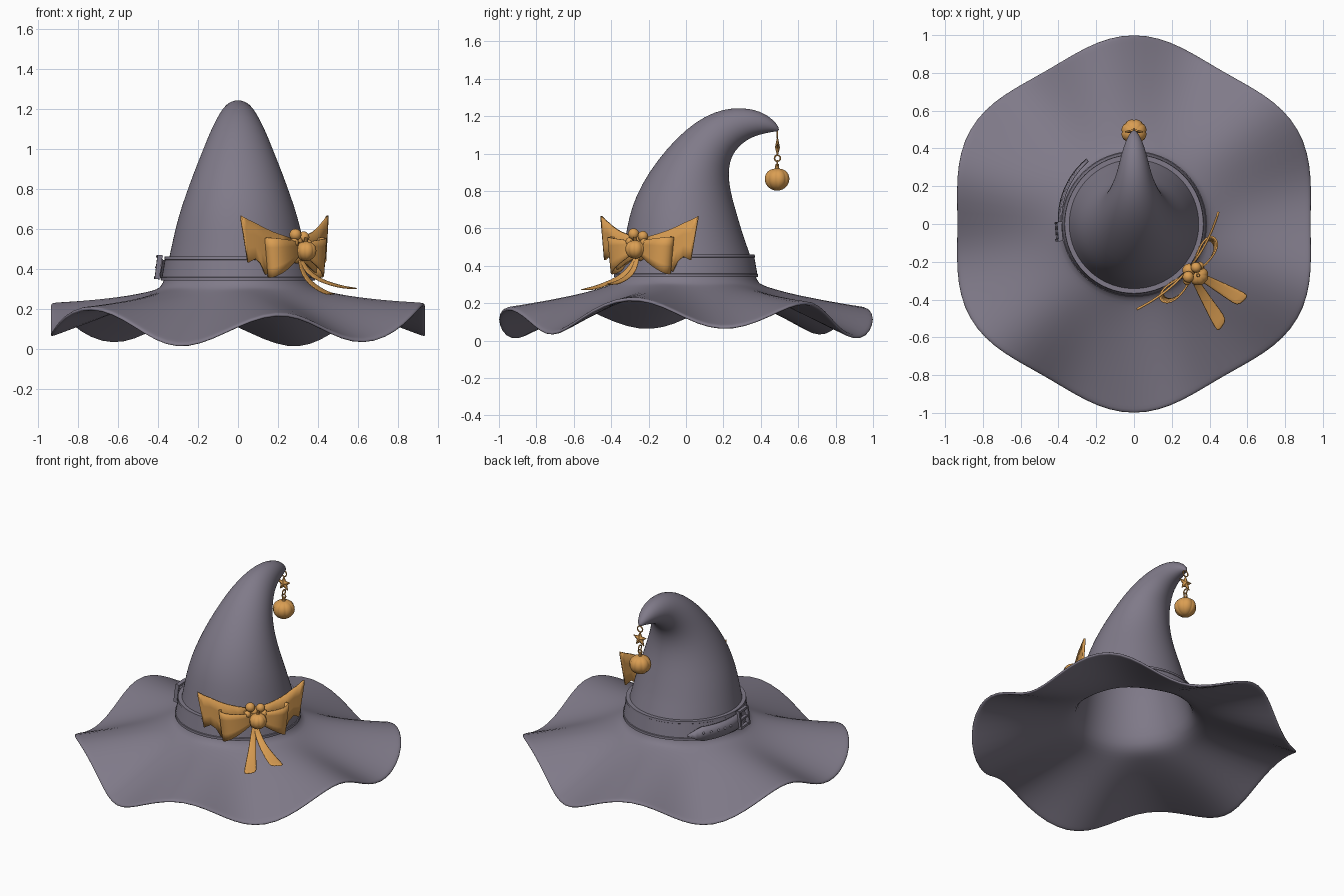
import bpy, bmesh, math
from mathutils import Vector

if "Cube" in bpy.data.objects:
    bpy.data.objects.remove(bpy.data.objects["Cube"])

def material(name, col):
    m = bpy.data.materials.new(name)
    m.diffuse_color = (*col, 1)
    m.use_nodes = True
    m.node_tree.nodes["Principled BSDF"].inputs["Base Color"].default_value = m.diffuse_color
    return m

GREY = material("dusky_felt", (0.215, 0.195, 0.25))
GOLD = material("pumpkin_orange", (0.70, 0.34, 0.085))

def finish(ob, mat, sub=0, thick=0, angle=40):
    ob.data.materials.append(mat)
    bpy.ops.object.select_all(action='DESELECT')
    ob.select_set(True)
    bpy.context.view_layer.objects.active = ob
    bpy.ops.object.shade_smooth_by_angle(angle=math.radians(angle))
    if thick:
        s = ob.modifiers.new("thickness", 'SOLIDIFY')
        s.thickness, s.offset = thick, 0
    if sub:
        ob.modifiers.new("smooth", 'SUBSURF').levels = sub
        ob.modifiers["smooth"].render_levels = sub
    return ob

def loft(name, rows, mat, wrap=True, loop=False, caps=True, **kw):
    """Skin a list of point rows; wrap closes each row, loop closes the list."""
    bm = bmesh.new()
    vs = [[bm.verts.new(p) for p in row] for row in rows]
    n, m = len(rows[0]), len(rows)
    for i in range(m if loop else m - 1):
        a, b = vs[i], vs[(i + 1) % m]
        for j in range(n if wrap else n - 1):
            k = (j + 1) % n
            bm.faces.new((a[j], a[k], b[k], b[j]))
    if wrap and caps and not loop:
        bm.faces.new(vs[0][::-1])
        bm.faces.new(vs[-1])
    bmesh.ops.recalc_face_normals(bm, faces=bm.faces)
    me = bpy.data.meshes.new(name)
    bm.to_mesh(me)
    bm.free()
    ob = bpy.data.objects.new(name, me)
    bpy.context.collection.objects.link(ob)
    return finish(ob, mat, **kw)

def angles(n):
    return [2 * math.pi * j / n for j in range(n)]

# Hat: wavy brim flowing into a crown that curls backwards, hollow inside
def brim(t, drop=0.0):
    ring = []
    for a in angles(48):
        edge = 0.965 - 0.035 * math.cos(6 * a)
        r = 0.375 + (edge - 0.375) * t
        wave = -0.085 * math.cos(6 * (a - math.radians(12))) + 0.03 * math.cos(2 * a)
        z = 0.315 - 0.185 * t ** 0.8 + wave * t ** 1.2 - drop
        ring.append((r * math.cos(a), r * math.sin(a), z))
    return ring

# front y, z, back y, z, half width
SECTIONS = [
    (-.375, .315, .375, .315, .375), (-.35, .42, .36, .42, .352), (-.325, .55, .315, .53, .327),
    (-.305, .66, .28, .65, .30), (-.27, .77, .25, .75, .265), (-.20, .90, .23, .84, .225),
    (-.10, 1.03, .227, .92, .182), (0, 1.13, .245, .99, .147), (.10, 1.20, .28, 1.035, .117),
    (.20, 1.238, .32, 1.07, .092), (.30, 1.247, .37, 1.095, .075), (.40, 1.228, .42, 1.108, .055),
    (.47, 1.18, .47, 1.118, .03), (.50, 1.135, .495, 1.118, .008)]

def crown(s, k=1.0):
    a, b = Vector((0, s[0], s[1])), Vector((0, s[2], s[3]))
    c, h = (a + b) / 2, (b - a) / 2 * k
    return [c + h * math.sin(t) + Vector((s[4] * k * math.cos(t), 0, 0)) for t in angles(48)]

steps = [0.06, 0.14, 0.26, 0.4, 0.55, 0.7, 0.85, 0.96, 1]
rows = [crown(s, 0.94) for s in SECTIONS[8::-1]]
rows += [brim(t, 0.02) for t in steps] + [brim(1.012, 0.01)]
rows += [brim(t) for t in steps[::-1]] + [crown(s) for s in SECTIONS]
loft("hat", rows, GREY, sub=1, angle=180)

# Hat band with raised edges
band = [(.355, .34), (.386, .34), (.386, .356), (.381, .358), (.366, .444), (.369, .446), (.367, .46), (.34, .46)]
loft("hat_band", [[(r * math.cos(a), r * math.sin(a), z) for r, z in band] for a in angles(64)],
     GREY, loop=True, angle=30)

# Loose strap end with a pointed tip and eyelets
def polar(deg, r, z):
    a = math.radians(deg)
    return Vector((r * math.cos(a), r * math.sin(a), z))

strap = []
for i in range(15):
    f = i / 14
    half = 0.045 * min(1, (1 - f) * 5 + 0.05)
    r, zc = 0.388 + 0.03 * f, 0.405 - 0.015 * f
    strap.append([polar(186 - 60 * f, r + 0.006, zc - half), polar(186 - 60 * f, r - 0.006, zc + half)])
loft("strap_end", strap, GREY, wrap=False, thick=0.01)
for i in range(5):
    bpy.ops.mesh.primitive_uv_sphere_add(segments=10, ring_count=6, radius=0.008,
                                         location=polar(168 - 7 * i, 0.402 + 0.003 * i, 0.398))
    bpy.context.object.name = "strap_eyelet"
    finish(bpy.context.object, GREY)

# Buckle frame and prong
for du, dz, w, h in ((-.045, 0, .014, .12), (.045, 0, .014, .12), (0, .053, .1, .014), (0, -.053, .1, .014), (0, 0, .09, .01)):
    bpy.ops.mesh.primitive_cube_add(size=1, location=(-0.398 - 0.1 * -dz, -0.04 + du, 0.408 + dz),
                                    rotation=(0, 0.12, math.radians(5)))
    ob = bpy.context.object
    ob.name, ob.scale = "buckle_bar", (0.024, w, h)
    finish(ob, GREY)

# Bow frame: u along the band, n outward, z up from the knot
N = Vector((math.cos(math.radians(-40)), math.sin(math.radians(-40)), 0))
T = Vector((-N.y, N.x, 0))
def bow(u, n, z):
    return N * n + T * u + Vector((0, 0, 0.5 + z))

WING = [(.02, .05, -.05), (.1, .068, -.08), (.16, .085, -.11), (.2, .1, -.13), (.23, .113, -.075),
        (.26, .128, -.05), (.3, .145, -.07), (.313, .152, .01), (.337, .165, .15)]
for s, side in ((-1, "left"), (1, "right")):
    # Scalloped wing behind the bow
    loft(side + "_wing", [[bow(s * u, .375 - .65 * u * u, b + (t - b) * k / 3) for k in range(4)]
                          for u, t, b in WING], GOLD, wrap=False, thick=0.012)
    # Hollow ribbon loop, flaring and drooping outwards
    rows = []
    for a in angles(24):
        f = (1 - math.cos(a)) / 2
        half, zc = 0.032 + 0.068 * f, -0.045 * f
        n = 0.405 - 0.03 * f + 0.055 * math.sin(a) * (0.4 + 0.6 * f)
        rows.append([bow(s * (0.015 + 0.19 * f + 0.012 * k * f), n, zc + half * k) for k in (-1, -.5, 0, .5, 1)])
    loft(side + "_bow_loop", rows, GOLD, wrap=False, loop=True, thick=0.01, angle=60)
    # Ribbon tail falling over the brim
    end = -0.115 if s < 0 else 0.063
    rows = []
    for f, n, z in ((0, .4, -.03), (.15, .425, -.1), (.35, .49, -.155), (.6, .57, -.185), (.8, .64, -.205), (1, .71, -.215)):
        w = 0.014 + 0.032 * f
        z += 0.015 * f * s
        rows.append([bow(end * f + k * w, n + 0.1 * k * w * s, z) for k in (-1, 0, 1)])
    loft(side + "_bow_tail", rows, GOLD, wrap=False, thick=0.008, sub=1)

# Ribbed pumpkins with stems
def pumpkin(name, c, r, h):
    rows = []
    for i in range(1, 14):
        p = math.pi * i / 14
        rows.append([c + Vector((math.cos(a) * r * math.sin(p) * (0.93 + 0.07 * abs(math.sin(4 * a)) ** .6),
                                 math.sin(a) * r * math.sin(p) * (0.93 + 0.07 * abs(math.sin(4 * a)) ** .6),
                                 -h * math.cos(p) * (1 - 0.12 * math.sin(p / 2) ** 8))) for a in angles(64)])
    loft(name, rows, GOLD, angle=50)
    stem = [(h * .8, .2), (h * 1.0, .15), (h * 1.25, .14)]
    loft(name + "_stem", [[c + Vector((r * k * math.cos(a), r * k * math.sin(a), z)) for a in angles(8)]
                          for z, k in stem], GOLD)

pumpkin("bow_pumpkin", bow(0.01, .435, -.01), .054, .052)
pumpkin("charm_pumpkin", Vector((0, .487, .865)), .068, .063)

# Round buds around the knot
for u, n, z, r in ((-.03, .4, .07, .03), (.035, .4, .058, .028), (-.05, .41, .03, .022),
                   (.055, .41, .025, .022), (0, .39, -.04, .035), (0, .38, .03, .035)):
    bpy.ops.mesh.primitive_uv_sphere_add(segments=16, ring_count=10, radius=r, location=bow(u, n, z))
    bpy.context.object.name = "bow_bud"
    finish(bpy.context.object, GOLD)

# Charm chain: rings and a faceted star
for z, r, rot in ((1.1, .019, 0), (.975, .016, math.pi / 2), (.948, .013, 0)):
    bpy.ops.mesh.primitive_torus_add(major_radius=r, minor_radius=0.004, major_segments=20, minor_segments=8,
                                     location=(0, .489, z), rotation=(math.pi / 2, 0, rot))
    bpy.context.object.name = "charm_ring"
    finish(bpy.context.object, GOLD)

def star_ring(k, y):
    return [(k * (.05 if j % 2 == 0 else .023) * math.sin(a), .489 + y,
             1.033 + k * (.05 if j % 2 == 0 else .023) * math.cos(a)) for j, a in enumerate(angles(10))]
loft("charm_star", [star_ring(.05, -.013), star_ring(1, -.003), star_ring(1, .003), star_ring(.05, .013)], GOLD, angle=10)
